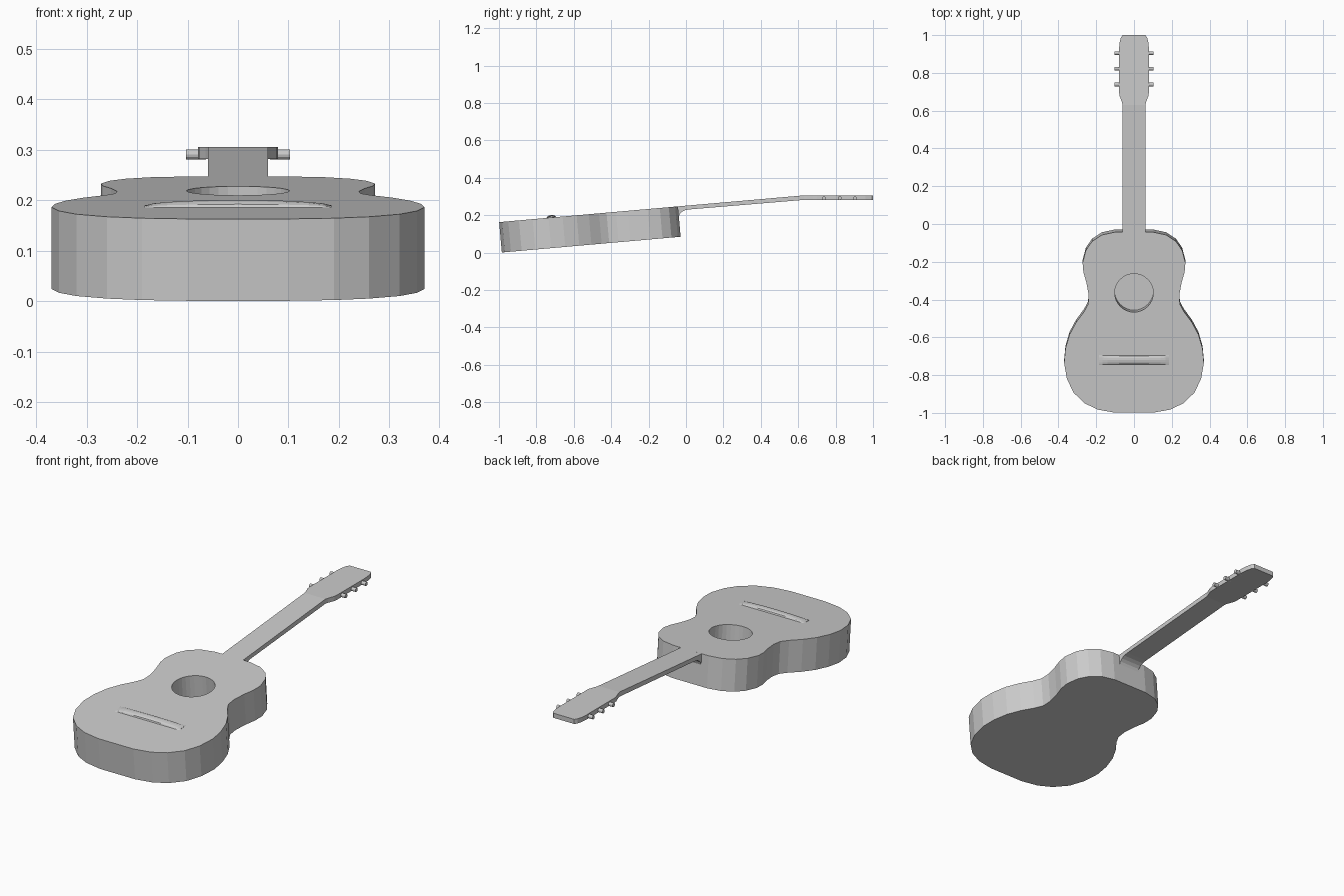
import bpy, bmesh, math
from mathutils import Matrix, Vector

if "Cube" in bpy.data.objects:
    bpy.data.objects.remove(bpy.data.objects["Cube"])

grey = bpy.data.materials.new("plain grey")
grey.diffuse_color = (0.6, 0.6, 0.6, 1)
grey.use_nodes = True
grey.node_tree.nodes["Principled BSDF"].inputs["Base Color"].default_value = grey.diffuse_color

# Body frame: soundboard plane, tilted, starting at the tail edge
TILT = Matrix.Translation((0, -1, 0.163)) @ Matrix.Rotation(math.radians(5.03), 4, 'X')
STRETCH = 1 / math.cos(math.radians(5.03))


def along(y):
    """World y on the soundboard to distance along the tilted board."""
    return (y + 1) * STRETCH


def finish(name, bm, matrix=Matrix()):
    bmesh.ops.transform(bm, matrix=matrix, verts=bm.verts)
    bmesh.ops.recalc_face_normals(bm, faces=bm.faces)
    mesh = bpy.data.meshes.new(name)
    bm.to_mesh(mesh)
    bm.free()
    mesh.materials.append(grey)
    ob = bpy.data.objects.new(name, mesh)
    bpy.context.collection.objects.link(ob)
    return ob


def prism(name, points, offset, matrix=Matrix()):
    """Closed polygon pushed along an offset vector."""
    bm = bmesh.new()
    face = bm.faces.new([bm.verts.new(p) for p in points])
    ext = bmesh.ops.extrude_face_region(bm, geom=[face], use_keep_orig=True)
    bmesh.ops.translate(bm, vec=Vector(offset),
                        verts=[v for v in ext["geom"] if isinstance(v, bmesh.types.BMVert)])
    return finish(name, bm, matrix)


def cylinder(name, radius, depth, sides, matrix):
    bm = bmesh.new()
    bmesh.ops.create_cone(bm, cap_ends=True, segments=sides,
                          radius1=radius, radius2=radius, depth=depth)
    return finish(name, bm, matrix)


def mirrored(half):
    return half + [(-x, y) for x, y in reversed(half)]


# Body
outline = [(0.10, -0.999), (0.19, -0.983), (0.26, -0.95), (0.32, -0.893), (0.355, -0.82),
           (0.37, -0.735), (0.363, -0.66), (0.341, -0.585), (0.306, -0.52), (0.265, -0.465),
           (0.243, -0.425), (0.24, -0.375), (0.252, -0.31), (0.268, -0.255), (0.272, -0.205),
           (0.255, -0.14), (0.222, -0.092), (0.17, -0.058), (0.10, -0.043)]
body = prism("body", [(x, along(y), 0) for x, y in mirrored(outline)], (0, 0, -0.163), TILT)

# Sound hole cut into the body
hole = cylinder("sound_hole_cutter", 0.102, 0.24, 32,
                TILT @ Matrix.Translation((0, along(-0.365), 0)))
hole.hide_render = True
cut = body.modifiers.new("sound_hole", 'BOOLEAN')
cut.operation = 'DIFFERENCE'
cut.solver = 'EXACT'
cut.object = hole
bpy.context.view_layer.objects.active = body
bpy.ops.object.modifier_apply(modifier=cut.name)
bpy.data.objects.remove(hole)

# Bridge: low rounded bar, arched down to the board at both ends
bm = bmesh.new()
rings = []
for x, h in [(-0.185, 0.001), (-0.168, 0.006), (-0.14, 0.009), (-0.08, 0.012), (0, 0.013),
             (0.08, 0.012), (0.14, 0.009), (0.168, 0.006), (0.185, 0.001)]:
    ring = [bm.verts.new((x, along(-0.72) - 0.025 * math.cos(a), h * math.sin(a)))
            for a in [math.pi * i / 6 for i in range(7)]]
    rings.append(ring)
for a, b in zip(rings, rings[1:]):
    for i in range(7):
        j = (i + 1) % 7
        bm.faces.new((a[i], a[j], b[j], b[i]))
bm.faces.new(rings[0])
bm.faces.new(rings[-1])
finish("bridge", bm, TILT)

# Neck with curved heel: side profile pushed across x
profile = [(-0.05, 0.2466), (0.63, 0.306), (0.63, 0.282), (0.02, 0.231), (-0.004, 0.227),
           (-0.021, 0.218), (-0.033, 0.206), (-0.039, 0.19), (-0.05, 0.19)]
prism("neck", [(-0.06, y, z) for y, z in profile], (0.12, 0, 0))

# Headstock
head = [(0.06, 0.63), (0.064, 0.645), (0.077, 0.68), (0.079, 0.70), (0.079, 0.93),
        (0.076, 0.96), (0.069, 0.988), (0.06, 1.0)]
prism("headstock", [(x, y, 0.282) for x, y in mirrored(head)], (0, 0, 0.024))

# Tuning pegs
for side, label in ((-1, "left"), (1, "right")):
    for n, y in enumerate((0.738, 0.822, 0.904)):
        cylinder(f"tuning_peg_{label}_{n + 1}", 0.01, 0.04, 12,
                 Matrix.Translation((side * 0.083, y, 0.291)) @ Matrix.Rotation(math.pi / 2, 4, 'Y'))
